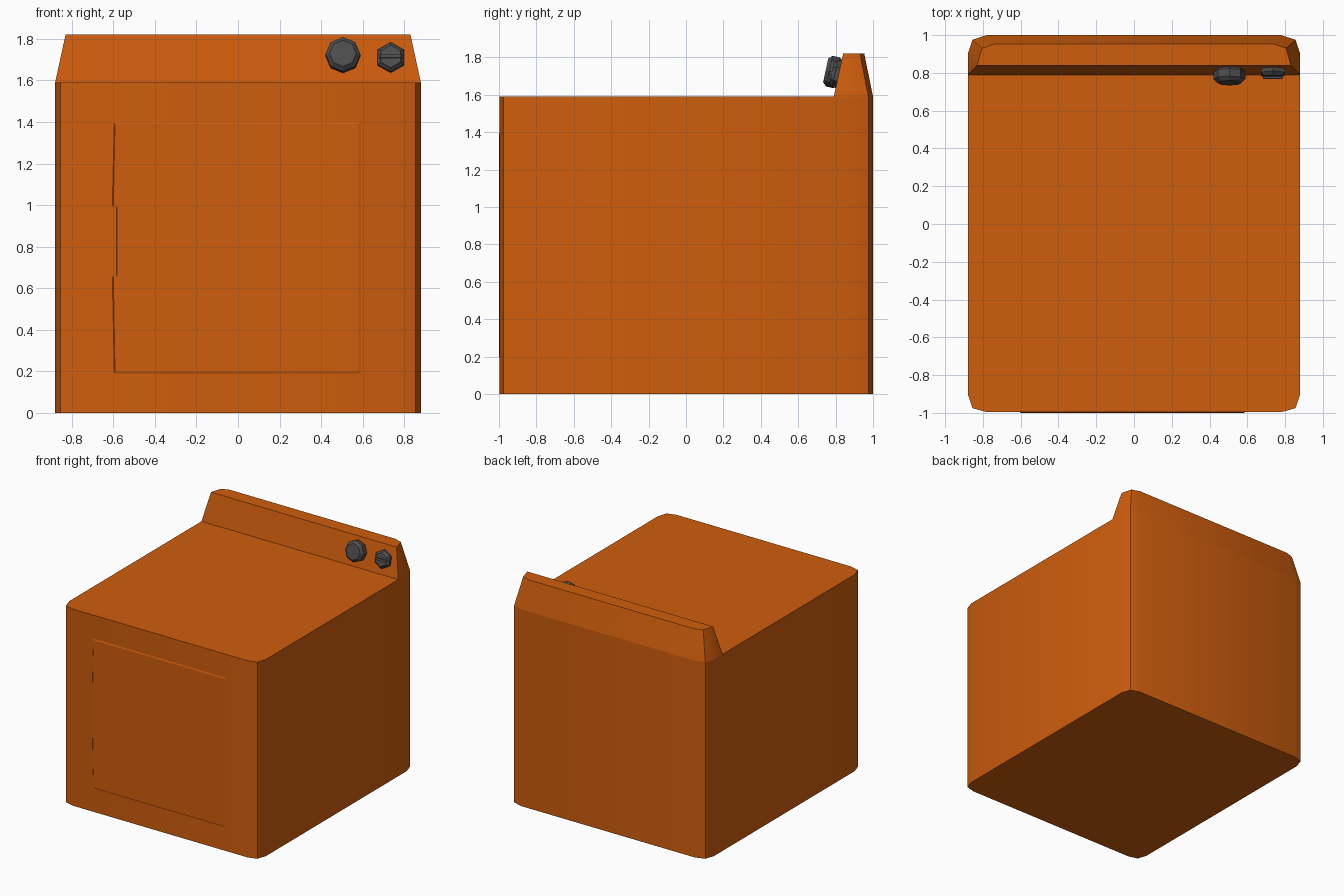
import bpy, bmesh, math
from mathutils import Matrix, Vector

if "Cube" in bpy.data.objects:
    bpy.data.objects.remove(bpy.data.objects["Cube"])


def material(name, rgb):
    m = bpy.data.materials.new(name)
    m.diffuse_color = (*rgb, 1)
    m.use_nodes = True
    m.node_tree.nodes["Principled BSDF"].inputs["Base Color"].default_value = m.diffuse_color
    return m


ORANGE = material("orange enamel", (0.62, 0.11, 0.004))
GREY = material("dark grey plastic", (0.075, 0.075, 0.075))


def loft(name, rings, mat, cap_start=True, matrix=None):
    """Skin a list of equal-length point rings and cap the ends."""
    bm = bmesh.new()
    vs = [[bm.verts.new(p) for p in ring] for ring in rings]
    n = len(vs[0])
    for a, b in zip(vs, vs[1:]):
        for i in range(n):
            j = (i + 1) % n
            bm.faces.new((a[i], a[j], b[j], b[i]))
    bm.faces.new(vs[-1])
    if cap_start:
        bm.faces.new(vs[0][::-1])
    bmesh.ops.recalc_face_normals(bm, faces=bm.faces)
    me = bpy.data.meshes.new(name)
    bm.to_mesh(me)
    bm.free()
    me.materials.append(mat)
    ob = bpy.data.objects.new(name, me)
    if matrix:
        ob.matrix_world = matrix
    bpy.context.collection.objects.link(ob)
    return ob


def mirror_x(half):
    """Right half outline, front to back, closed by its mirror image."""
    return half + [(-x, y) for x, y in reversed(half)]


def at_z(outline, z):
    return [(x, y, z) for x, y in outline]


# Cabinet with chamfered corners
FRONT = -0.996
back_corner = [(0.88, 0.90), (0.855, 0.975), (0.78, 1.0)]
front_corner = [(0.78, FRONT), (0.855, -0.975), (0.88, -0.90)]
footprint = mirror_x(front_corner + back_corner)
body = loft("cabinet", [at_z(footprint, 0), at_z(footprint, 1.59)], ORANGE)

# Tapered control panel along the back
low = mirror_x([(0.88, 0.79)] + back_corner)
high = mirror_x([(0.83, 0.84), (0.828, 0.85), (0.805, 0.93), (0.74, 0.953)])
panel = loft("control_panel", [at_z(low, 1.59), at_z(high, 1.82)], ORANGE, cap_start=False)

# Slightly raised door with a finger notch on its left edge
E = 0.01
door_base = [(0.59, 0.19), (0.59, 1.40), (-0.595, 1.40), (-0.605, 1.0),
             (-0.585, 1.0), (-0.585, 0.65), (-0.605, 0.65), (-0.595, 0.19)]
door_face = [(0.59 - E, 0.19 + E), (0.59 - E, 1.40 - E), (-0.592, 1.40 - E), (-0.600, 0.992),
             (-0.582, 0.992), (-0.582, 0.658), (-0.600, 0.658), (-0.592, 0.19 + E)]
door = loft("door", [[(x, y, z) for x, z in ring]
                     for ring, y in ((door_base, FRONT), (door_face, -1.0))], ORANGE, cap_start=False)


# Knobs, standing on the sloped panel face
def panel_matrix(x, z):
    y = 0.79 + (z - 1.59) * 0.05 / 0.23
    tilt = math.pi / 2 - math.atan2(0.05, 0.23)
    return Matrix.Translation((x, y, z)) @ Matrix.Rotation(tilt, 4, 'X')


def knob(name, x, z, sides, profile):
    rings = [[(r * math.sin(2 * math.pi * i / sides), r * math.cos(2 * math.pi * i / sides), h)
              for i in range(sides)] for r, h in profile]
    return loft(name, rings, GREY, matrix=panel_matrix(x, z))


knob("timer_knob", 0.505, 1.715, 8, [(0.07, -0.005), (0.084, 0.012), (0.084, 0.052), (0.064, 0.072)])
knob("selector_knob", 0.735, 1.708, 6, [(0.073, -0.005), (0.073, 0.02), (0.055, 0.038)])

# Grip bar across the small knob
bar = [(0.062, -0.012), (0.062, 0.012), (-0.062, 0.012), (-0.062, -0.012)]
tip = [(x * 0.8, y * 0.7) for x, y in bar]
loft("selector_grip", [at_z(bar, 0.015), at_z(tip, 0.048)], GREY, matrix=panel_matrix(0.735, 1.708))

# Smooth the shallow cabinet corners, keep hard edges
for ob in bpy.context.scene.objects:
    ob.select_set(ob in (body, panel))
bpy.context.view_layer.objects.active = body
bpy.ops.object.shade_smooth_by_angle(angle=math.radians(30))
